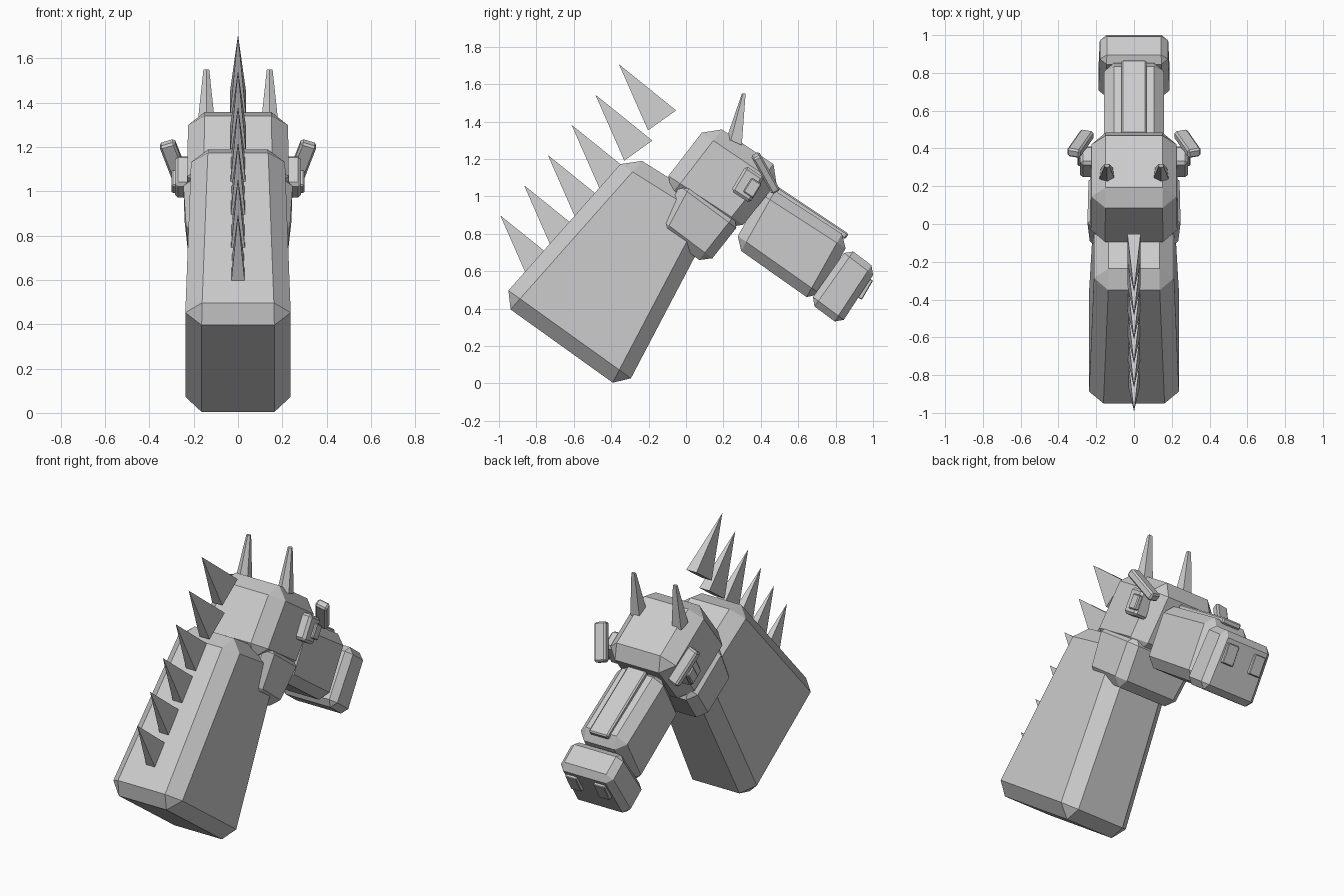
import bpy, bmesh
from mathutils import Vector

if "Cube" in bpy.data.objects:
    bpy.data.objects.remove(bpy.data.objects["Cube"])

grey = bpy.data.materials.new("light_grey")
grey.diffuse_color = (0.6, 0.6, 0.6, 1)
grey.use_nodes = True
grey.node_tree.nodes["Principled BSDF"].inputs["Base Color"].default_value = grey.diffuse_color


def finish(name, bm, bevel=0):
    bmesh.ops.recalc_face_normals(bm, faces=bm.faces)
    me = bpy.data.meshes.new(name)
    bm.to_mesh(me)
    bm.free()
    me.materials.append(grey)
    ob = bpy.data.objects.new(name, me)
    bpy.context.collection.objects.link(ob)
    if bevel:
        m = ob.modifiers.new("chamfer", 'BEVEL')
        m.width = bevel
        m.segments = 1
        m.limit_method = 'NONE'
    return ob


def hull_block(name, left, right, bevel=0):
    """Join two matching outlines into a closed solid."""
    bm = bmesh.new()
    a = [bm.verts.new(p) for p in left]
    b = [bm.verts.new(p) for p in right]
    bm.faces.new(a)
    bm.faces.new(b)
    n = len(a)
    for i in range(n):
        j = (i + 1) % n
        bm.faces.new((a[i], a[j], b[j], b[i]))
    return finish(name, bm, bevel)


def block(name, outline, half, bevel):
    """Symmetric block from a side outline and half-widths per corner."""
    return hull_block(name,
                      [(-h, y, z) for (y, z), h in zip(outline, half)],
                      [(h, y, z) for (y, z), h in zip(outline, half)], bevel)


def side_block(name, outline, x0, x1, bevel):
    return hull_block(name, [(x0, y, z) for y, z in outline],
                      [(x1, y, z) for y, z in outline], bevel)


# main chamfered blocks
block("neck", [(-1.0, .44), (-.33, -.04), (.18, .93), (-.30, 1.23)],
      [.24, .24, .21, .21], .076)
block("cranium", [(.13, 1.40), (.53, 1.13), (.26, .79), (-.14, 1.05)],
      [.225, .225, .23, .23], .075)
block("jaw", [(-.01, 1.10), (.30, .87), (.11, .63), (-.155, .83)],
      [.25, .245, .215, .235], .05)
block("snout", [(.43, 1.06), (.88, .77), (.69, .43), (.25, .74)],
      [.16] * 4, .055)
block("nose_bridge", [(.48, 1.06), (.87, .80), (.85, .77), (.455, 1.02)],
      [.065] * 4, .008)
block("muzzle", [(.866, .727), (1.02, .61), (.824, .31), (.658, .433)],
      [.18, .18, .19, .19], .036)

# mane spikes: a row of thin rectangular pyramids
for i in range(6):
    dy, dz = -.127 * i, -.1615 * i
    bm = bmesh.new()
    base = [bm.verts.new((x, y + dy, z + dz)) for x, y, z in
            ((-.035, -.053, 1.46), (.035, -.053, 1.46),
             (.035, -.203, 1.353), (-.035, -.203, 1.353))]
    tip = bm.verts.new((0, -.358 + dy, 1.706 + dz))
    bm.faces.new(base)
    for k in range(4):
        bm.faces.new((base[k], base[(k + 1) % 4], tip))
    finish(f"mane_spike_{i + 1}", bm)

# paired details
for side, s in (("left", -1), ("right", 1)):
    # ear: blunt tapered spike
    ring = ((-1, -.5), (0, -1), (1, -.5), (.8, .8), (-.8, .8))
    hull_block(f"{side}_ear",
               [(s * .143 + .04 * u, .262 + .045 * v, 1.29 - .02 * v)
                for u, v in ring],
               [(s * .143 + .013 * u, .31 + .011 * v, 1.55)
                for u, v in ring])

    # eye and its raised pupil
    side_block(f"{side}_eye",
               [(.32, 1.165), (.417, 1.10), (.342, .963), (.24, 1.03)],
               s * .19, s * .285, .015)
    side_block(f"{side}_pupil",
               [(.352, 1.10), (.405, 1.065), (.358, .99), (.305, 1.025)],
               s * .27, s * .30, .006)

    # slanted brow slab
    d = Vector((s * .07, -.10, .18)).normalized()
    t = d.cross(Vector((1, 0, 0))).normalized()
    w = t.cross(d)
    c = Vector((s * .284, .425, 1.125))
    corners = [(-1, -1), (1, -1), (1, 1), (-1, 1)]
    ends = [[c + d * e + w * (.037 * u) + t * (.025 * v) for u, v in corners]
            for e in (-.115, .115)]
    hull_block(f"{side}_brow", ends[0], ends[1], .01)

    # nostril
    side_block(f"{side}_nostril",
               [(1.0, .55), (.94, .447), (.91, .465), (.975, .565)],
               s * .06, s * .135, .004)
